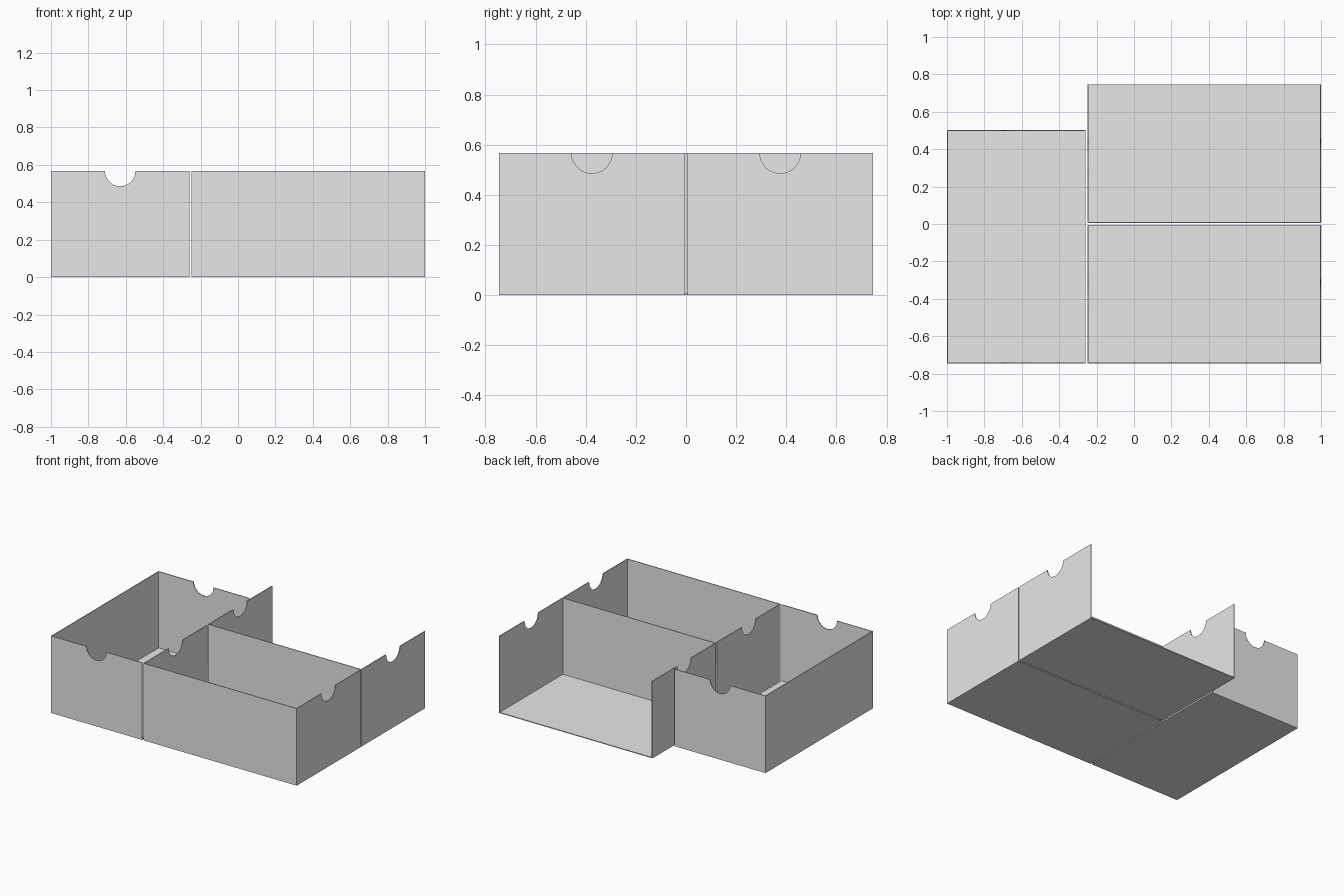
import bpy, bmesh, math
from mathutils import Matrix, Vector

if "Cube" in bpy.data.objects:
    bpy.data.objects.remove(bpy.data.objects["Cube"])

LENGTH, DEPTH, HEIGHT = 1.249, 0.74, 0.567
T = 0.006          # sheet thickness
GAP = 0.011        # spacing between trays
NOTCH = 0.081      # finger notch radius

grey = bpy.data.materials.new("light grey")
grey.diffuse_color = (0.8, 0.8, 0.8, 1.0)
grey.use_nodes = True
grey.node_tree.nodes["Principled BSDF"].inputs["Base Color"].default_value = grey.diffuse_color


def panel(name, outline, direction, place):
    """Extrude a flat closed outline along a direction into a sheet."""
    bm = bmesh.new()
    face = bm.faces.new([bm.verts.new(p) for p in outline])
    new = bmesh.ops.extrude_face_region(bm, geom=[face])["geom"]
    verts = [v for v in new if isinstance(v, bmesh.types.BMVert)]
    bmesh.ops.translate(bm, verts=verts, vec=Vector(direction))
    bmesh.ops.recalc_face_normals(bm, faces=bm.faces)
    mesh = bpy.data.meshes.new(name)
    bm.to_mesh(mesh)
    bm.free()
    mesh.materials.append(grey)
    obj = bpy.data.objects.new(name, mesh)
    obj.matrix_world = place
    bpy.context.collection.objects.link(obj)
    # smooth the notch curve, keep the sheet edges sharp
    bpy.ops.object.select_all(action='DESELECT')
    obj.select_set(True)
    bpy.context.view_layer.objects.active = obj
    bpy.ops.object.shade_smooth_by_angle(angle=math.radians(30))


def tray(name, x, y, turn=0.0):
    """Tray with a floor, one long wall, two notched ends and one open side."""
    place = Matrix.Translation((x, y, 0)) @ Matrix.Rotation(turn, 4, 'Z')
    a, b = LENGTH / 2, DEPTH / 2

    # floor
    panel(name + "_floor", [(-a, -b, 0), (a, -b, 0), (a, b, 0), (-a, b, 0)],
          (0, 0, T), place)

    # long wall
    panel(name + "_long_wall",
          [(-a, -b, T), (a, -b, T), (a, -b, HEIGHT), (-a, -b, HEIGHT)],
          (0, T, 0), place)

    # end walls with a half-round finger notch in the top edge
    arc = [(NOTCH * math.cos(t), HEIGHT - NOTCH * math.sin(t))
           for t in (math.pi * i / 24 for i in range(25))]
    profile = [(-b + T, T), (b, T), (b, HEIGHT)] + arc + [(-b + T, HEIGHT)]
    for side, label in ((-1, "_left_end"), (1, "_right_end")):
        panel(name + label, [(side * a, u, v) for u, v in profile],
              (-side * T, 0, 0), place)


# two trays stacked in depth on the right, one turned sideways on the left
right_x = 1 - LENGTH / 2
row_y = (DEPTH + GAP) / 2
tray("front_tray", right_x, -row_y)
tray("back_tray", right_x, row_y)
tray("side_tray", -1 + DEPTH / 2, -row_y - DEPTH / 2 + LENGTH / 2, -math.pi / 2)
